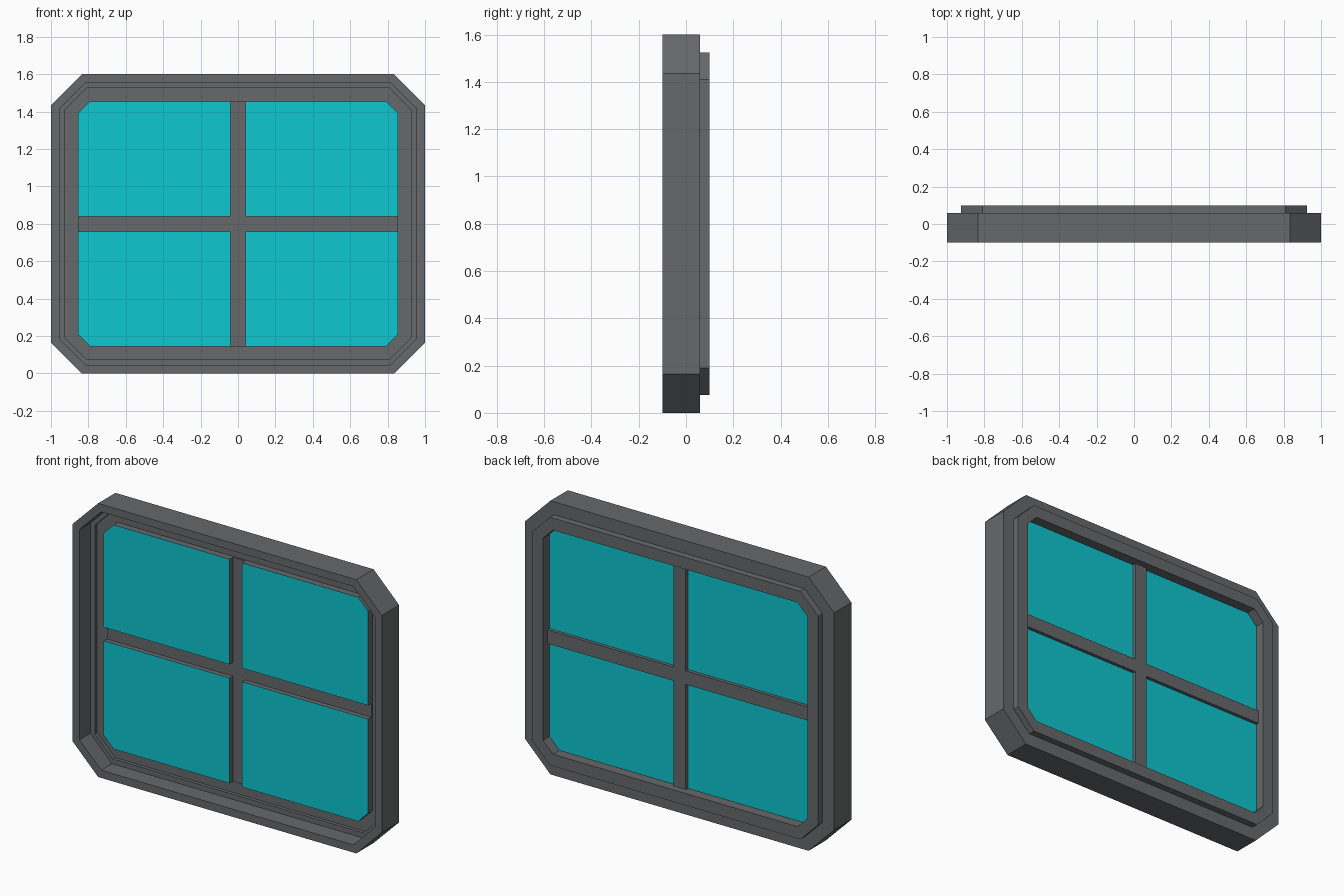
import bpy
import bmesh

old = bpy.data.objects.get("Cube")
if old:
    bpy.data.objects.remove(old, do_unlink=True)


def material(name, rgb):
    mat = bpy.data.materials.new(name)
    color = (*rgb, 1.0)
    mat.diffuse_color = color
    mat.use_nodes = True
    for node in mat.node_tree.nodes:
        if node.type == "BSDF_PRINCIPLED":
            node.inputs["Base Color"].default_value = color
            node.inputs["Roughness"].default_value = 0.8
    return mat


gray = material("frame gray", (0.135, 0.14, 0.145))
teal = material("glass teal", (0.004, 0.57, 0.63))

HALF_W, HALF_H = 1.0, 0.8      # half size of the whole window
OPENING = 0.145                # inset of the glazed opening
CORNER = 0.064                 # corner cut of the opening
BAR = 0.04                     # half width of the glazing bars


def octagon(inset, cut):
    """Corner-cut rectangle as (x, z) points around the window centre."""
    w, h = HALF_W - inset, HALF_H - inset
    return [(w - cut, -h), (w, cut - h), (w, h - cut), (w - cut, h),
            (cut - w, h), (-w, h - cut), (-w, cut - h), (cut - w, -h)]


def loop_verts(bm, points, y):
    return [bm.verts.new((x, y, z + HALF_H)) for x, z in points]


def bridge(bm, a, b):
    n = len(a)
    for i in range(n):
        j = (i + 1) % n
        bm.faces.new((a[i], a[j], b[j], b[i]))


def finish(bm, name, mats):
    bmesh.ops.recalc_face_normals(bm, faces=bm.faces[:])
    mesh = bpy.data.meshes.new(name)
    for mat in mats:
        mesh.materials.append(mat)
    # Glass covers only the faces that look forward or back
    if len(mats) > 1:
        for face in bm.faces:
            face.normal_update()
            face.material_index = 1 if abs(face.normal.y) > 0.9 else 0
    bm.to_mesh(mesh)
    bm.free()
    obj = bpy.data.objects.new(name, mesh)
    bpy.context.scene.collection.objects.link(obj)
    return obj


def ring(name, section):
    """Closed band swept round the window from (inset, cut, y) corners."""
    bm = bmesh.new()
    loops = [loop_verts(bm, octagon(inset, cut), y) for inset, cut, y in section]
    for i, loop in enumerate(loops):
        bridge(bm, loop, loops[(i + 1) % len(loops)])
    return finish(bm, name, [gray])


def plate(name, points, y0, y1, mats):
    """Flat outline given thickness from y0 to y1."""
    bm = bmesh.new()
    front, back = loop_verts(bm, points, y0), loop_verts(bm, points, y1)
    bm.faces.new(front)
    bm.faces.new(back)
    bridge(bm, front, back)
    return finish(bm, name, mats)


# Deep outer frame with a stepped lip on its front side
ring("outer_frame", [(0, 0.165, -0.1), (0.045, 0.14, -0.1), (0.045, 0.14, 0),
                     (0.075, 0.115, 0), (0.075, 0.115, 0.06), (0, 0.165, 0.06)])

# Inner sash standing out at the back
ring("inner_sash", [(0.075, 0.115, 0.02), (OPENING, CORNER, 0.02),
                    (OPENING, CORNER, 0.1), (0.075, 0.115, 0.1)])

# Cross of glazing bars
w, h, b = HALF_W - OPENING, HALF_H - OPENING, BAR
cross = [(b, -h), (b, -b), (w, -b), (w, b), (b, b), (b, h),
         (-b, h), (-b, b), (-w, b), (-w, -b), (-b, -b), (-b, -h)]
plate("glazing_bars", cross, 0.01, 0.06, [gray])

# Four thick panes, each with its outer corner cut
for side, sx in (("left", 1), ("right", -1)):
    for level, sz in (("upper", 1), ("lower", -1)):
        outline = [(b, b), (w, b), (w, h - CORNER), (w - CORNER, h), (b, h)]
        plate(f"{level}_{side}_pane", [(sx * x, sz * z) for x, z in outline],
              -0.02, 0.04, [gray, teal])
